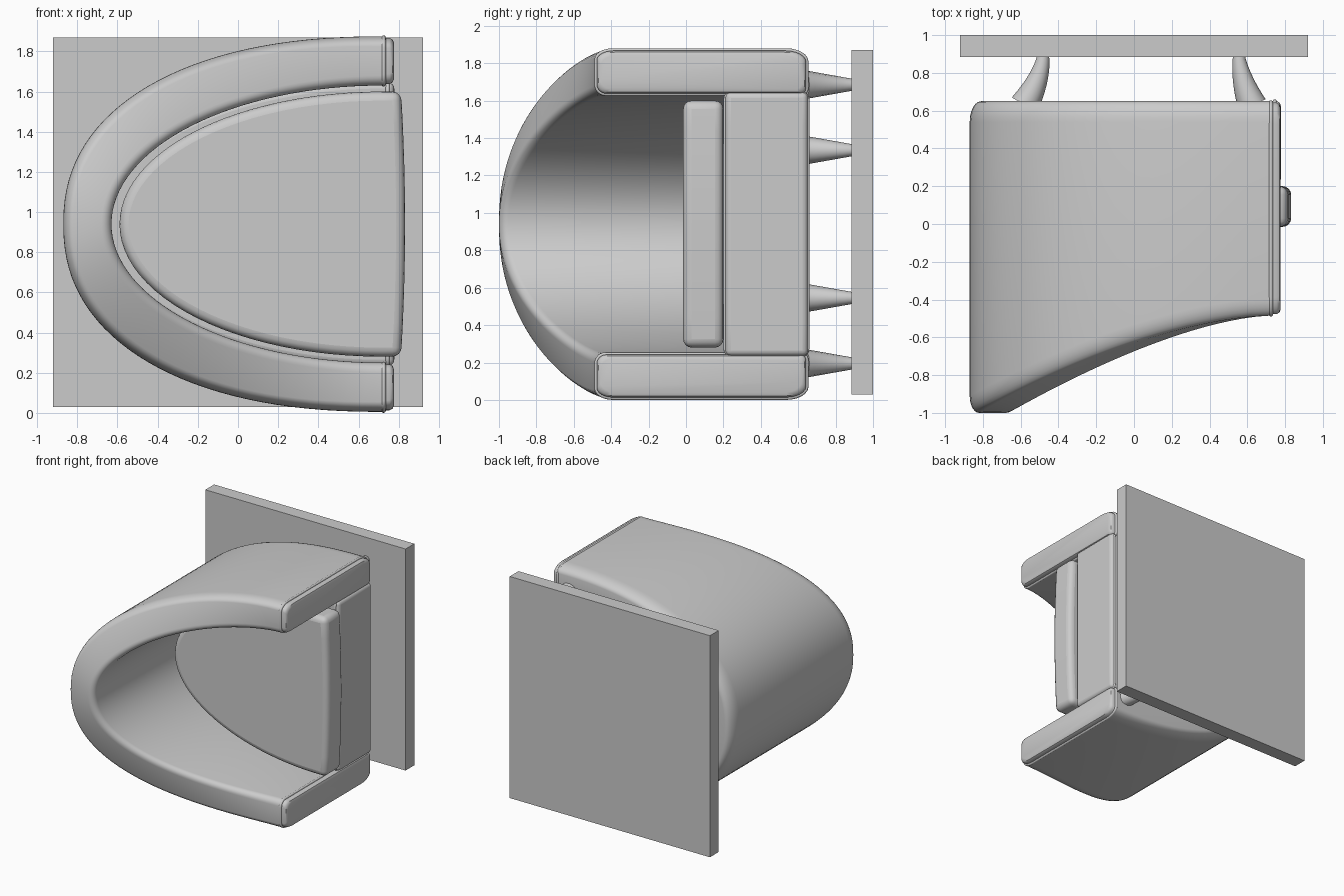
import bpy, bmesh, math
from math import sin, cos, pi

if "Cube" in bpy.data.objects:
    bpy.data.objects.remove(bpy.data.objects["Cube"], do_unlink=True)

MID = 0.94        # mirror height of the whole chair
ARM_X = 0.72      # where the arms end


def finish(name, bm, bevel=0.0, segments=4):
    bmesh.ops.recalc_face_normals(bm, faces=bm.faces)
    mesh = bpy.data.meshes.new(name)
    bm.to_mesh(mesh)
    bm.free()
    ob = bpy.data.objects.new(name, mesh)
    bpy.context.collection.objects.link(ob)
    bpy.ops.object.select_all(action='DESELECT')
    ob.select_set(True)
    bpy.context.view_layer.objects.active = ob
    if bevel:
        mod = ob.modifiers.new("soft_edges", 'BEVEL')
        mod.width = bevel
        mod.segments = segments
        mod.limit_method = 'ANGLE'
        mod.angle_limit = math.radians(40)
    bpy.ops.object.shade_smooth_by_angle(angle=math.radians(40))
    return ob


def loft(name, rings, bevel=0.0):
    bm = bmesh.new()
    rows = [[bm.verts.new(p) for p in ring] for ring in rings]
    n = len(rows[0])
    for a, b in zip(rows, rows[1:]):
        for i in range(n):
            j = (i + 1) % n
            bm.faces.new((a[i], a[j], b[j], b[i]))
    bm.faces.new(rows[0])
    bm.faces.new(rows[-1])
    return finish(name, bm, bevel)


def tube(name, points, radii, cyclic=False):
    curve = bpy.data.curves.new(name, 'CURVE')
    curve.dimensions = '3D'
    curve.bevel_depth = 1.0
    curve.bevel_resolution = 4
    curve.use_fill_caps = True
    spline = curve.splines.new('POLY')
    spline.points.add(len(points) - 1)
    for pt, co, r in zip(spline.points, points, radii):
        pt.co = (*co, 1)
        pt.radius = r
    spline.use_cyclic_u = cyclic
    spline.use_smooth = True
    ob = bpy.data.objects.new(name, curve)
    bpy.context.collection.objects.link(ob)
    return ob


def arc(t, a, b, n):
    """Point (x, z) on a half superellipse closed toward -x."""
    c, s = max(cos(t), 0.0), sin(t)
    return (ARM_X - a * c ** (2 / n),
            MID + math.copysign(b * abs(s) ** (2 / n), s))


def section(t, grow=0.0):
    """Rounded cross-section of the shell wall at angle t."""
    xo, zo = arc(t, 1.59, 0.935, 2.25)
    xi, zi = arc(t, 1.35, 0.69, 2.0)
    edge = -0.485 - 0.515 * max(cos(t), 0.0) ** 1.5
    wall = math.hypot(xo - xi, zo - zi)
    g = grow / wall
    # corner: wall fraction, y, radius across, radius along y, start angle
    corners = [(0 - g, edge - grow, 0.05, 0.09, pi),
               (1 + g, edge - grow, 0.05, 0.05, 1.5 * pi),
               (1 + g, 0.65 + grow, 0.03, 0.03, 0),
               (0 - g, 0.65 + grow, 0.06, 0.11, pi / 2)]
    ring = []
    for f, y, rf, ry, start in corners:
        rf /= wall
        cf = f + rf if f < 0.5 else f - rf
        cy = y + ry if y < 0 else y - ry
        for k in range(7):
            ang = start + k * pi / 12
            u = cf + rf * cos(ang)
            ring.append((xo + (xi - xo) * u, cy + ry * sin(ang), zo + (zi - zo) * u))
    return ring


def d_block(name, a, b, front, bow, y0, y1, bevel):
    """D-shaped block: curved toward the back, nearly straight in front."""
    outline = [arc(-pi / 2 + pi * i / 48, a, b, 2.0) for i in range(49)]
    for i in range(9):
        k = 1 - i / 4
        outline.append((front - bow * k * k, MID + b * k))
    return loft(name, [[(x, y, z) for x, z in outline] for y in (y0, y1)], bevel)


# Wrap-around shell forming the back and both arms
loft("back_and_arms", [section(-pi / 2 + pi * i / 64) for i in range(65)])

# Arm end panels with piping
for side, t in (("left", pi / 2), ("right", -pi / 2)):
    slices = [(0.0, -0.008), (0.035, -0.008), (0.05, -0.016), (0.056, -0.032)]
    loft(side + "_arm_panel",
         [[(x + dx, y, z) for x, y, z in section(t, g)] for dx, g in slices])
    seam = [(x + 0.005, y, z) for x, y, z in section(t, -0.006)]
    tube(side + "_arm_piping", seam, [0.011] * len(seam), True)

# Seat base between the arms, and the loose cushion
d_block("seat_base", 1.39, 0.705, 0.778, 0.0, 0.21, 0.652, 0.03)
d_block("seat_cushion", 1.31, 0.66, 0.832, 0.02, -0.015, 0.2, 0.045)

# Piping around the front of the seat base
seam = []
for y, z, start in ((0.25, 0.275, pi), (0.61, 0.275, 1.5 * pi),
                    (0.61, 1.605, 0), (0.25, 1.605, pi / 2)):
    for k in range(5):
        ang = start + k * pi / 8
        seam.append((0.745, y + 0.04 * cos(ang), z + 0.04 * sin(ang)))
tube("seat_base_piping", seam, [0.01] * len(seam), True)

# Tapered curved legs
for place, x0, x1, spread in (("front", 0.625, 0.555, 0.745), ("back", -0.58, -0.48, 0.395)):
    for side, s in (("left", 1), ("right", -1)):
        path, radii = [], []
        for i in range(9):
            f = i / 8
            path.append((x0 + (x1 - x0) * (1 - (1 - f) ** 1.7),
                         0.63 + 0.27 * f, MID + s * spread))
            radii.append(0.078 - 0.048 * f)
        tube(f"{place}_{side}_leg", path, radii)

# Square floor slab under the legs
bm = bmesh.new()
bmesh.ops.create_cube(bm, size=1)
for v in bm.verts:
    v.co = (v.co.x * 1.84, 0.9425 + v.co.y * 0.115, 0.95 + v.co.z * 1.84)
finish("floor_slab", bm)
